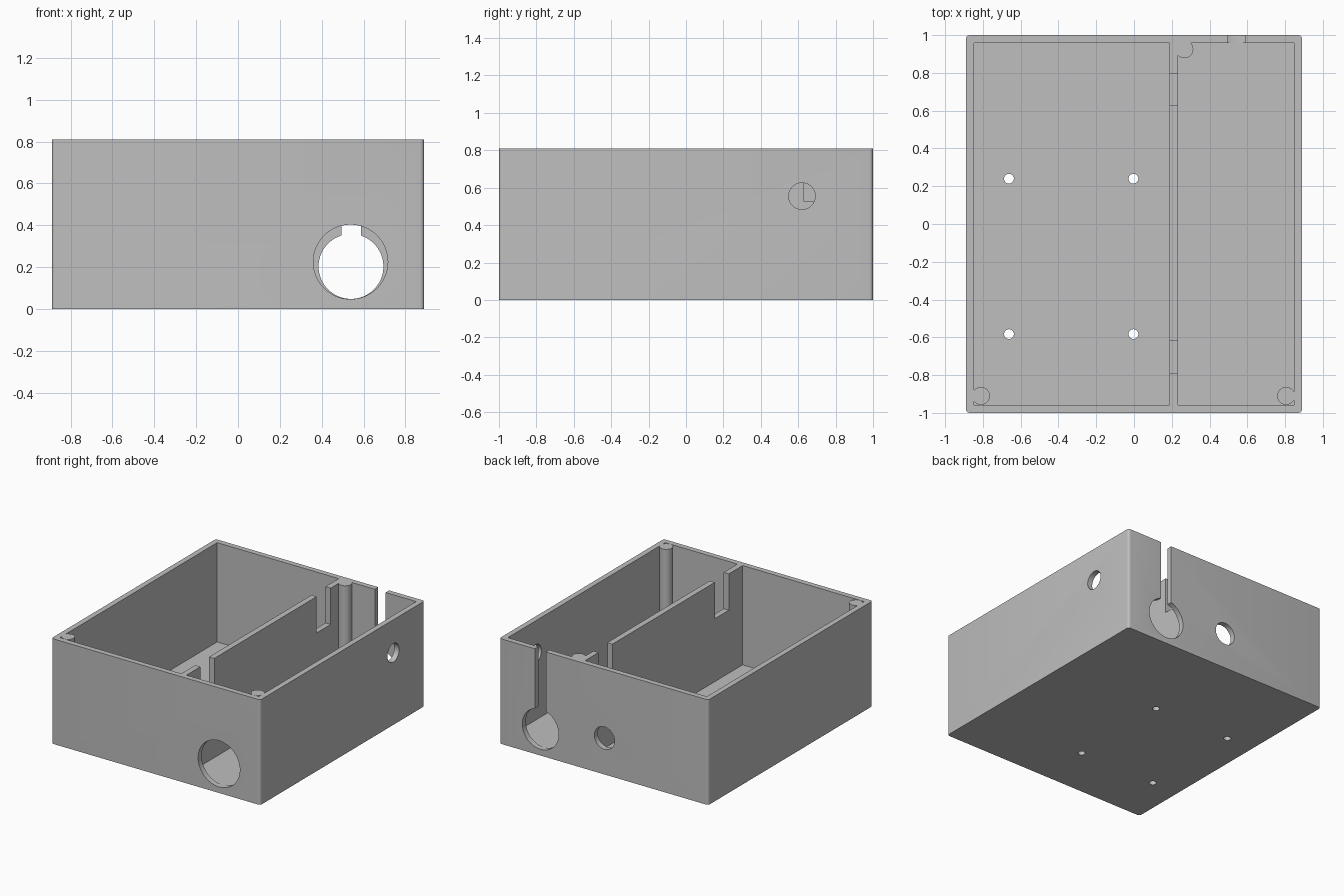
import bpy, bmesh, math
from mathutils import Matrix

cube = bpy.data.objects.get("Cube")
if cube:
    bpy.data.objects.remove(cube, do_unlink=True)

grey = bpy.data.materials.new("plain_grey")
grey.use_nodes = True
GREY = (0.52, 0.52, 0.52, 1)
grey.diffuse_color = GREY
grey.node_tree.nodes["Principled BSDF"].inputs["Base Color"].default_value = GREY

# Main dimensions
W, D, H = 0.89, 1.0, 0.81      # half width, half depth, height
WALL, FLOOR, TOP = 0.042, 0.045, 1.0
DIV = (0.188, 0.232)           # divider faces


def finish(bm, name):
    bmesh.ops.recalc_face_normals(bm, faces=bm.faces)
    mesh = bpy.data.meshes.new(name)
    bm.to_mesh(mesh)
    bm.free()
    mesh.materials.append(grey)
    obj = bpy.data.objects.new(name, mesh)
    bpy.context.collection.objects.link(obj)
    return obj


def box(name, x, y, z, bevel=0):
    bm = bmesh.new()
    bmesh.ops.create_cube(bm, size=1)
    for v in bm.verts:
        for i, (a, b) in enumerate((x, y, z)):
            v.co[i] = a if v.co[i] < 0 else b
    if bevel:
        upright = [e for e in bm.edges
                   if abs(e.verts[0].co.z - e.verts[1].co.z) > 0.1]
        bmesh.ops.bevel(bm, geom=upright, offset=bevel, segments=5,
                        profile=0.5, affect='EDGES')
    return finish(bm, name)


def cylinder(name, centre, radius, length, axis='Z', sides=48):
    turn = {'X': Matrix.Rotation(math.pi / 2, 4, 'Y'),
            'Y': Matrix.Rotation(math.pi / 2, 4, 'X'),
            'Z': Matrix.Identity(4)}[axis]
    bm = bmesh.new()
    bmesh.ops.create_cone(bm, cap_ends=True, segments=sides, radius1=radius,
                          radius2=radius, depth=length,
                          matrix=Matrix.Translation(centre) @ turn)
    return finish(bm, name)


def combine(target, tool, operation):
    mod = target.modifiers.new(tool.name, 'BOOLEAN')
    mod.operation, mod.solver, mod.object = operation, 'EXACT', tool
    bpy.context.view_layer.objects.active = target
    bpy.ops.object.modifier_apply(modifier=mod.name)
    bpy.data.objects.remove(tool, do_unlink=True)


# Outer shell with softly rounded upright corners
body = box("enclosure_body", (-W, W), (-D, D), (0, H), 0.02)

# Two compartments, each with its corner posts left standing
inner_y = (-D + WALL, D - WALL)
main_room = box("main_room", (-W + WALL, DIV[0]), inner_y, (FLOOR, TOP))
side_room = box("side_room", (DIV[1], W - WALL), inner_y, (FLOOR, TOP))
for room, x, y in ((main_room, -0.81, -0.91),
                   (side_room, 0.805, -0.91),
                   (side_room, 0.267, 0.925)):
    post = cylinder("corner_post", (x, y, 0.6), 0.047, 1.4)
    combine(room, post, 'DIFFERENCE')
for room in (main_room, side_room):
    combine(body, room, 'DIFFERENCE')

# Cable notches in the divider
for y in ((-0.79, -0.62), (0.627, 0.797)):
    notch = box("divider_notch", (DIV[0] - 0.02, DIV[1] + 0.02), y, (0.53, TOP))
    combine(body, notch, 'DIFFERENCE')

# Wall openings: front port, rear port, rear round hole, side hole
for name, centre, radius, axis in (
        ("front_port", (0.538, -D, 0.225), 0.178, 'Y'),
        ("rear_port", (0.54, D, 0.203), 0.155, 'Y'),
        ("rear_hole", (-0.005, D, 0.28), 0.086, 'Y'),
        ("side_hole", (W, 0.62, 0.555), 0.071, 'X')):
    combine(body, cylinder(name, centre, radius, 0.12, axis, 64), 'DIFFERENCE')

# Slot from the rear port up to the rim
slot = box("rear_slot", (0.495, 0.588), (D - 0.06, D + 0.06), (0.25, TOP))
combine(body, slot, 'DIFFERENCE')

# Mounting holes through the floor
for x in (-0.662, -0.003):
    for y in (-0.583, 0.24):
        drill = cylinder("mounting_hole", (x, y, 0), 0.026, 0.3, sides=32)
        combine(body, drill, 'DIFFERENCE')

# Smooth the round surfaces while keeping the edges sharp
bpy.ops.object.select_all(action='DESELECT')
body.select_set(True)
bpy.context.view_layer.objects.active = body
bpy.ops.object.shade_smooth_by_angle(angle=math.radians(30))
